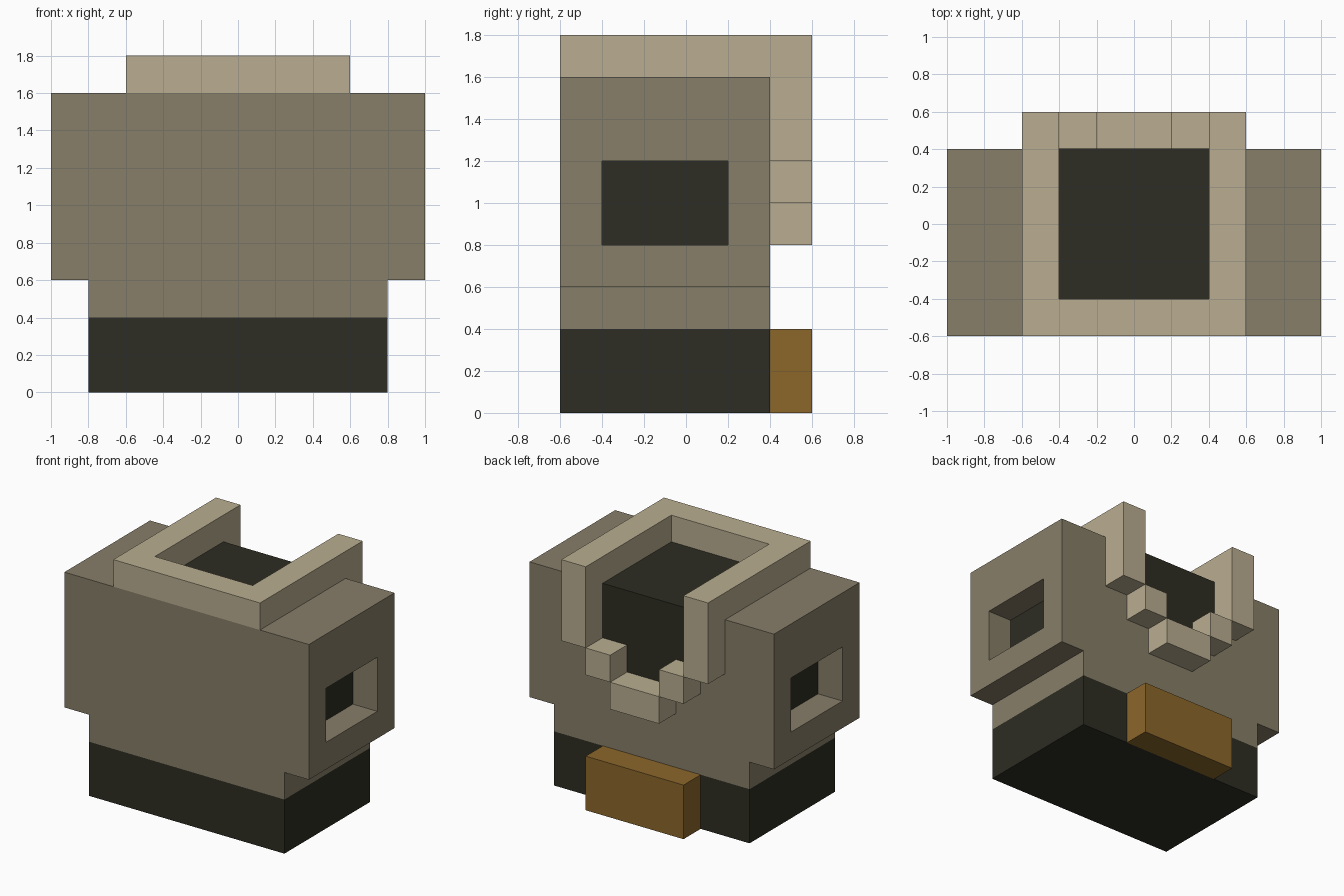
import bpy, bmesh
from mathutils import Vector

if "Cube" in bpy.data.objects:
    bpy.data.objects.remove(bpy.data.objects["Cube"])


def material(name, rgb):
    m = bpy.data.materials.new(name)
    lin = [((c / 255 + 0.055) / 1.055) ** 2.4 for c in rgb]
    m.diffuse_color = (*lin, 1)
    m.use_nodes = True
    m.node_tree.nodes["Principled BSDF"].inputs["Base Color"].default_value = m.diffuse_color
    return m


STONE = material("stone", (135, 126, 105))
DARK = material("dark", (45, 45, 35))
TAN = material("tan", (186, 174, 145))
ORANGE = material("orange", (140, 103, 43))


def finish(name, bm, *mats):
    bmesh.ops.recalc_face_normals(bm, faces=bm.faces)
    mesh = bpy.data.meshes.new(name)
    bm.to_mesh(mesh)
    bm.free()
    for m in mats:
        mesh.materials.append(m)
    ob = bpy.data.objects.new(name, mesh)
    bpy.context.collection.objects.link(ob)
    return ob


def prism(points, direction):
    """Extrude a closed outline along a direction."""
    bm = bmesh.new()
    face = bm.faces.new([bm.verts.new(p) for p in points])
    new = bmesh.ops.extrude_face_region(bm, geom=[face])["geom"]
    verts = [g for g in new if isinstance(g, bmesh.types.BMVert)]
    bmesh.ops.translate(bm, verts=verts, vec=direction)
    bmesh.ops.recalc_face_normals(bm, faces=bm.faces)
    return bm


def box(name, x, y, z, mat):
    pts = [(x[0], y[0], z[0]), (x[1], y[0], z[0]), (x[1], y[1], z[0]), (x[0], y[1], z[0])]
    return finish(name, prism(pts, (0, 0, z[1] - z[0])), mat)


# Body: stepped outline, with a dark-floored recess in each side
half = [(0.8, 0.4), (0.8, 0.6), (1.0, 0.6), (1.0, 1.6)]
outline = half + [(-x, z) for x, z in reversed(half)]
bm = prism([(x, -0.6, z) for x, z in outline], (0, 1.0, 0))
sides = [f for f in bm.faces if abs(f.calc_center_median().x) > 0.99]
for f in sides:
    bmesh.ops.inset_individual(bm, faces=[f], thickness=0.2, use_even_offset=True)
    for v in f.verts:
        if v.co.z > 1.3:
            v.co.z = 1.2
    inward = Vector((-0.2 if f.calc_center_median().x > 0 else 0.2, 0, 0))
    floor = bmesh.ops.extrude_discrete_faces(bm, faces=[f])["faces"][0]
    bmesh.ops.translate(bm, verts=floor.verts, vec=inward)
    floor.material_index = 1
finish("body", bm, STONE, DARK)

# Base
box("base", (-0.8, 0.8), (-0.6, 0.4), (0, 0.4), DARK)

# Dark opening, seen on the top and stepping down the back
box("opening_upper", (-0.4, 0.4), (-0.4, 0.403), (1.2, 1.603), DARK)
box("opening_lower", (-0.2, 0.2), (-0.4, 0.403), (1.0, 1.2), DARK)

# Collar: U-shaped rim on top, posts and steps down the back
u = [(0.6, -0.6), (0.6, 0.6), (0.4, 0.6), (0.4, -0.4)]
rim = u + [(-x, y) for x, y in reversed(u)]
finish("collar_rim", prism([(x, y, 1.6) for x, y in rim], (0, 0, 0.2)), TAN)
for s, side in ((1, "right"), (-1, "left")):
    box(f"collar_post_{side}", sorted((0.4 * s, 0.6 * s)), (0.4, 0.6), (1.2, 1.6), TAN)
    box(f"collar_step_{side}", sorted((0.2 * s, 0.4 * s)), (0.4, 0.6), (1.0, 1.2), TAN)
box("collar_bottom", (-0.2, 0.2), (0.4, 0.6), (0.8, 1.0), TAN)

# Pouch on the back of the base
box("pouch", (-0.4, 0.4), (0.4, 0.6), (0, 0.4), ORANGE)
